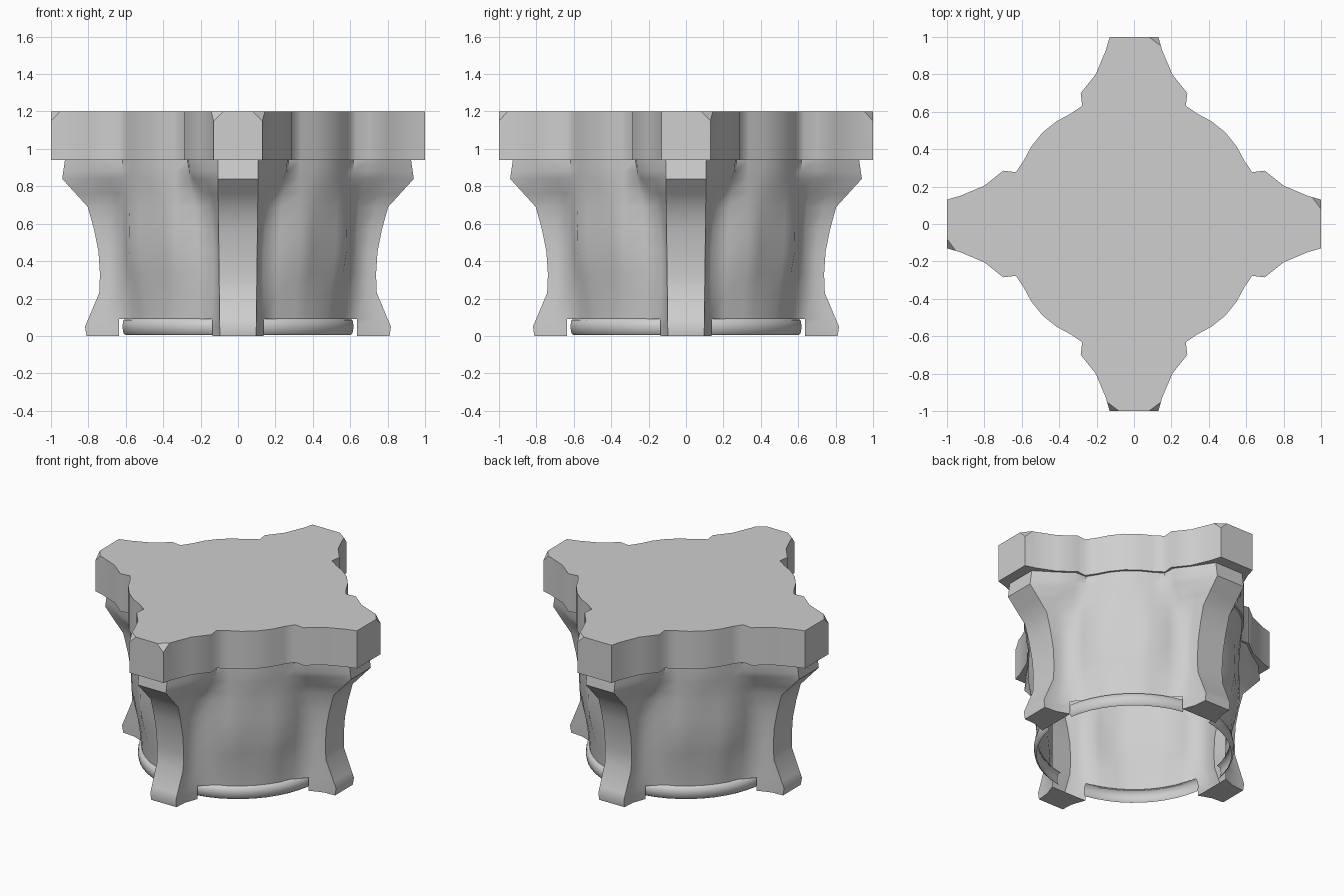
import bpy, bmesh, math

cube = bpy.data.objects.get("Cube")
if cube:
    bpy.data.objects.remove(cube, do_unlink=True)

stone = bpy.data.materials.new("grey_stone")
stone.use_nodes = True
stone.diffuse_color = (0.62, 0.62, 0.62, 1)
stone.node_tree.nodes["Principled BSDF"].inputs["Base Color"].default_value = (0.62, 0.62, 0.62, 1)


def polar(r, deg):
    t = math.radians(deg)
    return (r * math.cos(t), r * math.sin(t))


def four_way(half, z):
    """Mirror an eighth (ending on the diagonal) and turn it into a full ring."""
    quadrant = half + [(y, x) for x, y in reversed(half[:-1])]
    ring = []
    for c, s in ((1, 0), (0, 1), (-1, 0), (0, -1)):
        ring += [(c * x - s * y, s * x + c * y, z) for x, y in quadrant]
    return ring


def loft(bm, rings, closed=True):
    """Join rings or strips of points, listed from the bottom up."""
    loops = [[bm.verts.new(p) for p in ring] for ring in rings]
    n = len(loops[0])
    for low, high in zip(loops, loops[1:]):
        for i in range(n if closed else n - 1):
            j = (i + 1) % n
            bm.faces.new((low[i], low[j], high[j], high[i]))
    return loops


def finish(name, bm, smooth):
    mesh = bpy.data.meshes.new(name)
    bm.to_mesh(mesh)
    bm.free()
    mesh.materials.append(stone)
    ob = bpy.data.objects.new(name, mesh)
    bpy.context.collection.objects.link(ob)
    bpy.ops.object.select_all(action="DESELECT")
    ob.select_set(True)
    bpy.context.view_layer.objects.active = ob
    bpy.ops.object.shade_smooth_by_angle(angle=math.radians(smooth))
    return ob


# Top slab: round centre with four arms, some arm corners chipped
ARC = [polar(0.68, 30), polar(0.688, 37), polar(0.692, 45)]
SLAB = [(1, 0.13), (0.93, 0.15), (0.8, 0.205), (0.7, 0.285), (0.632, 0.277)] + ARC
bm = bmesh.new()
bottom, top = loft(bm, [four_way(SLAB, z) for z in (0.94, 1.2)])
bm.faces.new(bottom[::-1])
bm.faces.new(top)
chips = [v for v in top if max(abs(v.co.x), abs(v.co.y)) > 0.99
         and (v.co.y < -0.9 or v.co.x * v.co.y > 0)]
bmesh.ops.bevel(bm, geom=chips, offset=0.05, affect="VERTICES", segments=1)
slab = finish("top_slab", bm, 65)
for face in slab.data.polygons:
    if abs(face.normal.z) > 0.2:
        face.use_smooth = False

# Hollow bell and ribs in one skin, open below:
# height, rib reach, body radius, leaf bulge, blend towards the slab outline
LEVELS = [(0, 0.81, 0.605, 0, 0), (0.05, 0.818, 0.605, 0, 0), (0.09, 0.801, 0.605, 0, 0),
          (0.23, 0.742, 0.61, 0.3, 0), (0.33, 0.738, 0.618, 0.65, 0),
          (0.45, 0.746, 0.625, 1, 0), (0.57, 0.77, 0.632, 0.9, 0.05),
          (0.69, 0.803, 0.64, 0.6, 0.18), (0.76, 0.867, 0.645, 0.4, 0.38),
          (0.84, 0.94, 0.655, 0.1, 0.8), (0.88, 0.934, 0.66, 0, 0.95),
          (0.945, 0.925, 0.67, 0, 1)]
FLARE = [(0.8, 0.19), (0.7, 0.265), (0.617, 0.27)] + [(x * 0.98, y * 0.98) for x, y in ARC]


def bell_ring(z, reach, radius, bulge, blend):
    width = 0.097 + 0.012 * z
    low = [((reach + 0.64) / 2, width + 0.006), (0.635, 0.135)]
    low += [polar(radius + 0.045 * bulge * k, a)
            for k, a in ((0.25, 20), (1, 30), (0.6, 37), (0.4, 45))]
    half = [(reach, width)]
    for (x, y), (fx, fy) in zip(low, FLARE):
        half.append((x + (fx - x) * blend, y + (fy - y) * blend))
    return four_way(half, z)


bm = bmesh.new()
foot = loft(bm, [bell_ring(*level) for level in LEVELS])[0]

# Soles under the four ribs
quarter = len(foot) // 4
for k in range(4):
    bm.faces.new([foot[k * quarter + i] for i in (2, 1, 0, -1, -2, -3)])

# Leave the panels between ribs open at the foot, where the moulding sits
panels = [f for f in bm.faces if f.calc_center_median().z < 0.09
          and min(min(abs(v.co.x), abs(v.co.y)) for v in f.verts) > 0.13]
bmesh.ops.delete(bm, geom=panels, context="FACES")
finish("ribbed_bell", bm, 50)

# Rounded foot moulding in four arcs between the ribs
MOULDING = [(0.61, 0.005), (0.622, 0.015), (0.628, 0.05), (0.622, 0.085), (0.6, 0.095)]
for k, corner in enumerate(("back_left", "back_right", "front_right", "front_left")):
    bm = bmesh.new()
    angles = [90 * k + 10 + 7 * i for i in range(11)]
    loft(bm, [[(*polar(r, a), z) for a in angles] for r, z in MOULDING], closed=False)
    finish(corner + "_foot_moulding", bm, 60)
